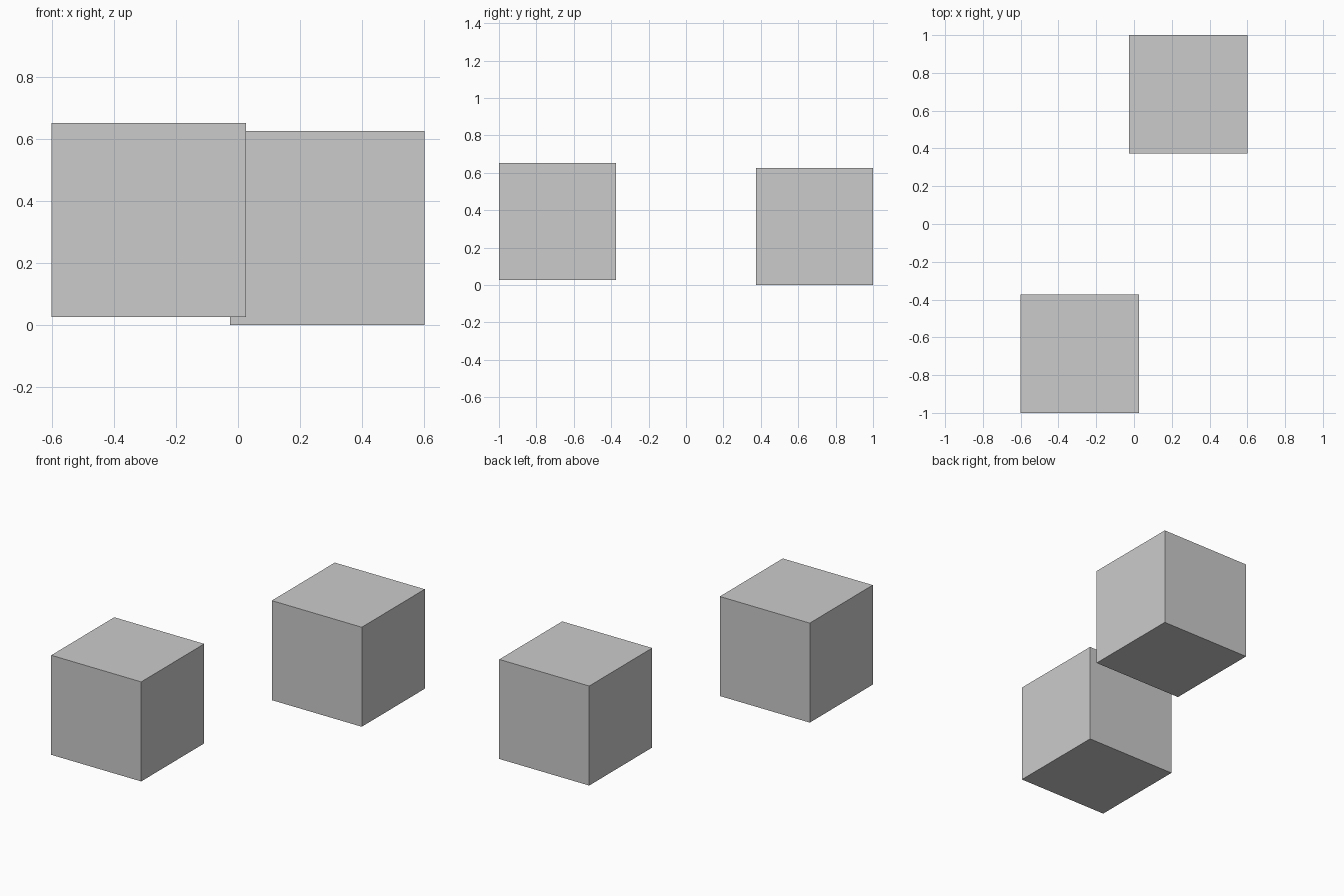
import bpy

if "Cube" in bpy.data.objects:
    bpy.data.objects.remove(bpy.data.objects["Cube"])

SIZE = 0.627


def add_cube(name, x, y, bottom):
    bpy.ops.mesh.primitive_cube_add(size=SIZE, location=(x, y, bottom + SIZE / 2))
    bpy.context.object.name = name


# Two equal cubes set diagonally, the front one slightly raised
add_cube("front_left_cube", -0.288, -0.6865, 0.026)
add_cube("back_right_cube", 0.288, 0.6865, 0.0)
